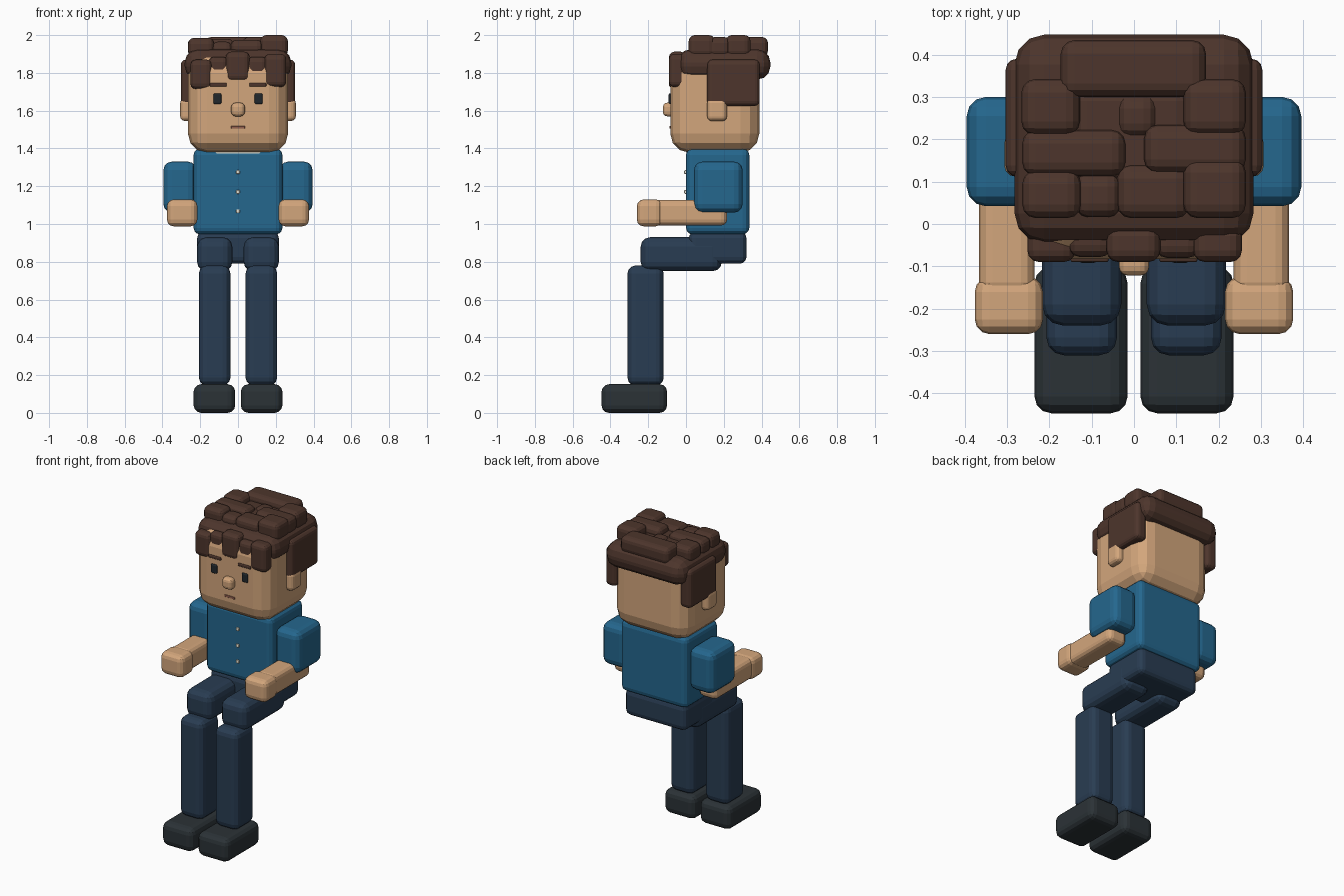
import bpy, bmesh
from mathutils import Vector


def material(name, rgb):
    m = bpy.data.materials.new(name)
    m.diffuse_color = (*rgb, 1)
    return m


SKIN = material("skin", (0.65, 0.38, 0.20))
HAIR = material("hair", (0.075, 0.036, 0.025))
SHIRT = material("shirt", (0.018, 0.135, 0.27))
PANTS = material("trousers", (0.022, 0.046, 0.085))
SHOE = material("shoe", (0.024, 0.032, 0.037))
DARK = material("eye", (0.015, 0.02, 0.025))
CREAM = material("cream", (0.80, 0.78, 0.66))
MOUTH = material("mouth", (0.30, 0.12, 0.08))


def block(name, x, y, z, mat, bevel=0.035, segments=3):
    """Rounded box given by its (min, max) extents on each axis."""
    bm = bmesh.new()
    bmesh.ops.create_cube(bm, size=1)
    lo, hi = Vector((x[0], y[0], z[0])), Vector((x[1], y[1], z[1]))
    size, mid = hi - lo, (hi + lo) / 2
    for v in bm.verts:
        v.co = Vector(a * b for a, b in zip(v.co, size)) + mid
    bevel = min(bevel, 0.45 * min(size))
    bmesh.ops.bevel(bm, geom=bm.edges[:], offset=bevel, segments=segments,
                    profile=0.5, affect='EDGES')
    bmesh.ops.recalc_face_normals(bm, faces=bm.faces[:])
    me = bpy.data.meshes.new(name)
    bm.to_mesh(me)
    bm.free()
    me.materials.append(mat)
    ob = bpy.data.objects.new(name, me)
    bpy.context.collection.objects.link(ob)
    return ob


def pair(name, x, *args, **kw):
    """Block on the +x side and its mirror image."""
    block(name + "_left", x, *args, **kw)
    block(name + "_right", (-x[1], -x[0]), *args, **kw)


# Legs and hips
pair("shoe", (0.015, 0.235), (-0.447, -0.10), (0.0, 0.152), SHOE, bevel=0.04)
pair("lower_leg", (0.04, 0.207), (-0.31, -0.118), (0.145, 0.78), PANTS, bevel=0.042)
pair("thigh", (0.03, 0.217), (-0.24, 0.19), (0.75, 0.93), PANTS, bevel=0.05)
block("hips", (-0.216, 0.216), (0.015, 0.32), (0.79, 0.96), PANTS, bevel=0.035)

# Torso with collar and buttons
block("torso", (-0.235, 0.235), (0.0, 0.335), (0.945, 1.40), SHIRT, bevel=0.035)
block("collar", (-0.125, 0.125), (0.002, 0.29), (1.352, 1.402), CREAM, bevel=0.012)
for i, z in enumerate((1.275, 1.17, 1.068)):
    block(f"button_{i + 1}", (-0.01, 0.01), (-0.01, 0.01), (z - 0.01, z + 0.01),
          CREAM, bevel=0.005, segments=2)

# Arms
pair("sleeve", (0.22, 0.395), (0.042, 0.30), (1.06, 1.33), SHIRT, bevel=0.045)
pair("forearm", (0.235, 0.366), (-0.17, 0.218), (0.992, 1.128), SKIN, bevel=0.032)
pair("hand", (0.215, 0.376), (-0.26, -0.125), (0.988, 1.13), SKIN, bevel=0.035)

# Head and face
block("head", (-0.265, 0.265), (-0.083, 0.388), (1.378, 1.90), SKIN, bevel=0.10)
pair("ear", (0.24, 0.306), (0.112, 0.217), (1.545, 1.665), SKIN, bevel=0.025)
pair("eye", (0.088, 0.13), (-0.092, -0.07), (1.635, 1.692), DARK, bevel=0.008)
pair("eyebrow", (0.06, 0.15), (-0.09, -0.07), (1.727, 1.747), HAIR, bevel=0.006)
block("nose", (-0.036, 0.036), (-0.122, -0.06), (1.57, 1.642), SKIN, bevel=0.022)
block("mouth", (-0.037, 0.037), (-0.087, -0.07), (1.505, 1.519), MOUTH, bevel=0.003)

# Hair: cap and side locks
block("hair_cap", (-0.282, 0.282), (-0.045, 0.447), (1.765, 1.925), HAIR, bevel=0.07)
pair("side_lock", (0.225, 0.303), (0.112, 0.39), (1.625, 1.87), HAIR, bevel=0.026)

# Hair: fringe locks across the forehead (x0, x1, z0, z1, front y)
fringe = [(-0.252, -0.138, 1.715, 1.87, -0.09), (-0.155, -0.052, 1.73, 1.885, -0.078),
          (-0.065, 0.062, 1.755, 1.912, -0.09), (0.05, 0.155, 1.735, 1.885, -0.08),
          (0.14, 0.255, 1.725, 1.90, -0.09)]
for i, (x0, x1, z0, z1, y) in enumerate(fringe):
    block(f"fringe_{i + 1}", (x0, x1), (y, 0.0), (z0, z1), HAIR, bevel=0.028)

# Hair: tufts on the crown (x0, x1, y0, y1, top z)
tufts = [(-0.173, 0.17, 0.30, 0.434, 1.99), (-0.266, -0.128, 0.21, 0.342, 1.985),
         (-0.264, -0.02, 0.113, 0.222, 1.98), (-0.264, -0.125, 0.014, 0.126, 1.985),
         (-0.14, -0.03, 0.016, 0.12, 1.965), (0.117, 0.264, 0.21, 0.342, 2.0),
         (0.024, 0.264, 0.12, 0.234, 1.99), (0.117, 0.264, 0.014, 0.154, 2.0),
         (-0.04, 0.132, 0.014, 0.14, 1.975), (-0.04, 0.055, 0.205, 0.305, 1.965),
         (-0.14, 0.13, 0.10, 0.32, 1.95)]
for i, (x0, x1, y0, y1, z) in enumerate(tufts):
    block(f"crown_tuft_{i + 1}", (x0, x1), (y0, y1), (1.885, z), HAIR, bevel=0.032)
